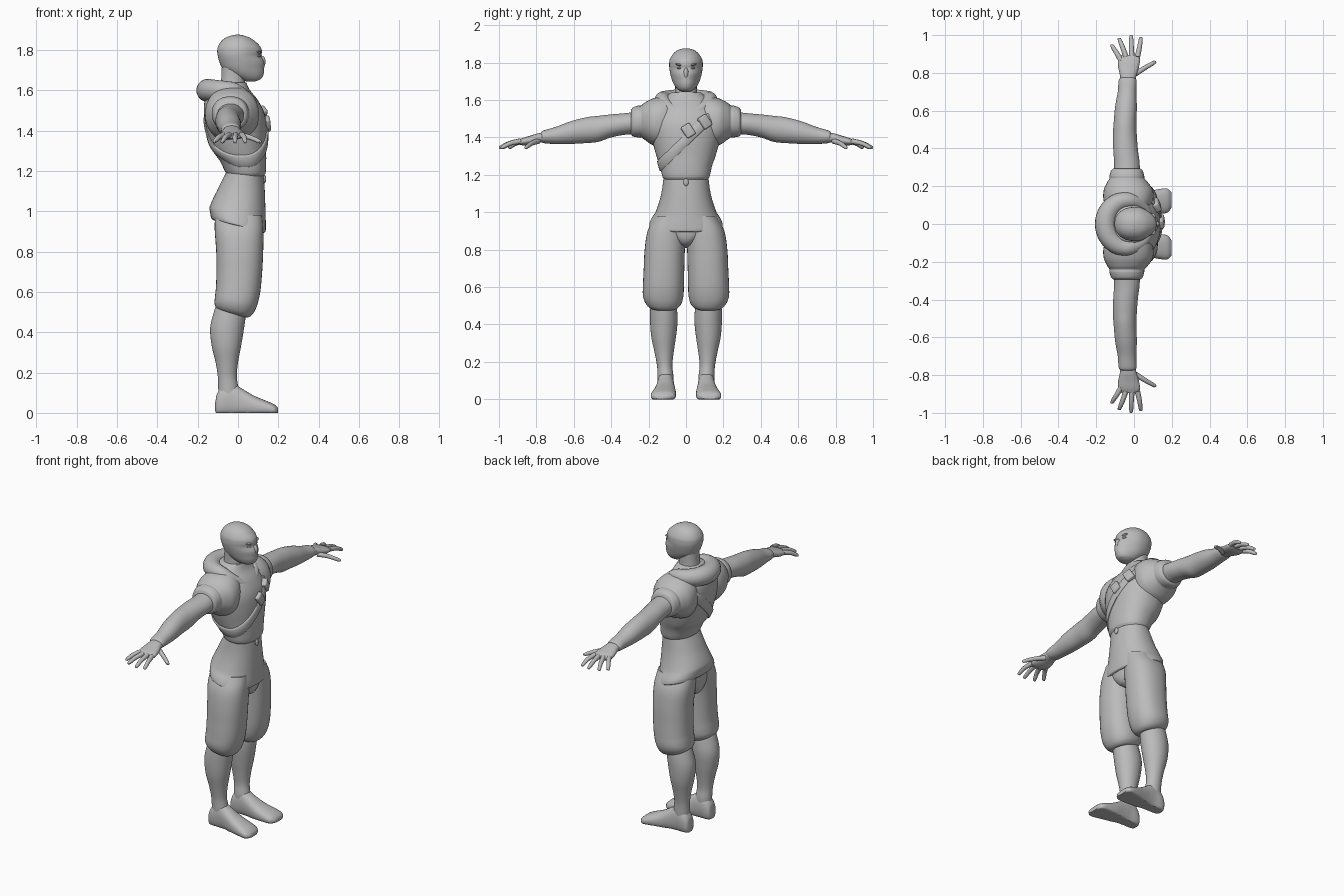
import bpy
import bmesh
from math import sin, cos, pi, radians, copysign
from mathutils import Vector
from mathutils.bvhtree import BVHTree

if "Cube" in bpy.data.objects:
    bpy.data.objects.remove(bpy.data.objects["Cube"])

grey = bpy.data.materials.new("plain grey")
grey.use_nodes = True
grey.diffuse_color = (0.5, 0.5, 0.5, 1)
grey.node_tree.nodes["Principled BSDF"].inputs["Base Color"].default_value = (0.5, 0.5, 0.5, 1)


def finish(name, bm):
    """Turn a bmesh into a smooth shaded grey object."""
    bmesh.ops.recalc_face_normals(bm, faces=bm.faces)
    mesh = bpy.data.meshes.new(name)
    bm.to_mesh(mesh)
    bm.free()
    mesh.shade_smooth()
    mesh.set_sharp_from_angle(angle=radians(50))
    mesh.materials.append(grey)
    ob = bpy.data.objects.new(name, mesh)
    bpy.context.collection.objects.link(ob)
    return ob


def skin(name, rings, closed=False):
    """Bridge a list of equal rings; cap the ends unless the path is closed."""
    bm = bmesh.new()
    loops = [[bm.verts.new(p) for p in ring] for ring in rings]
    n = len(loops[0])
    pairs = list(zip(loops, loops[1:]))
    if closed:
        pairs.append((loops[-1], loops[0]))
    else:
        bm.faces.new(loops[0])
        bm.faces.new(loops[-1])
    for a, b in pairs:
        for i in range(n):
            j = (i + 1) % n
            bm.faces.new((a[i], a[j], b[j], b[i]))
    return finish(name, bm)


def refine(rows, steps):
    """Smooth cubic in-between rows; the first value of a row is its position."""
    def slope(i):
        a, b = rows[max(i - 1, 0)], rows[min(i + 1, len(rows) - 1)]
        return [(q - p) / (b[0] - a[0]) for p, q in zip(a, b)]
    out = []
    for i in range(len(rows) - 1):
        a, b, ma, mb = rows[i], rows[i + 1], slope(i), slope(i + 1)
        h = b[0] - a[0]
        for k in range(steps):
            u = k / steps
            w = u * u * (3 - 2 * u)
            out.append([p + (q - p) * w + h * (m * u * (1 - u) ** 2 - r * u * u * (1 - u))
                        for p, q, m, r in zip(a, b, ma, mb)])
    return out + [list(rows[-1])]


def loft(name, axis, rows, side=1, power=2.2, warp=None, n=36):
    """Rows are (position, min, max, min, max) of rounded cross-sections."""
    rings = []
    for t, a0, a1, b0, b1 in refine(rows, 5):
        ring = []
        for i in range(n):
            c, s = cos(2 * pi * i / n), sin(2 * pi * i / n)
            a = (a0 + a1) / 2 + (a1 - a0) / 2 * copysign(abs(c) ** (2 / power), c)
            b = (b0 + b1) / 2 + (b1 - b0) / 2 * copysign(abs(s) ** (2 / power), s)
            p = Vector({"x": (t, a, b), "y": (a, t, b), "z": (a, b, t)}[axis])
            if warp:
                warp(p)
            p.y *= side
            ring.append(p)
        rings.append(ring)
    return skin(name, rings)


def body(rows):
    """Symmetric rows (z, back, front, half width)."""
    return [(z, x0, x1, -w, w) for z, x0, x1, w in rows]


def tube(name, points, radii, side=1, closed=False, n=14):
    """Round tube through points with its own radius at each one."""
    pts = [Vector((x, y * side, z)) for x, y, z in points]
    rings = []
    for i, p in enumerate(pts):
        after = pts[(i + 1) % len(pts)] if closed or i + 1 < len(pts) else p
        before = pts[i - 1] if closed or i else p
        across = (after - before).cross(Vector((0, 0, 1))).normalized()
        up = across.cross(after - before).normalized()
        rings.append([p + radii[i] * (across * cos(2 * pi * k / n) + up * sin(2 * pi * k / n))
                      for k in range(n)])
    return skin(name, rings, closed)


def ellipsoid(name, centre, size, tilt=0):
    bm = bmesh.new()
    bmesh.ops.create_uvsphere(bm, u_segments=20, v_segments=12, radius=1)
    ob = finish(name, bm)
    ob.location, ob.scale, ob.rotation_euler = centre, size, (tilt, 0, 0)
    return ob


def sloped_hem(top, span, amount):
    """Lower the front and lift the back of a hem, fading out upwards."""
    def warp(p):
        p.z -= amount * p.x * min(max((top - p.z) / span, 0), 1)
    return warp


# Jacket, tunic skirt and seat
jacket = loft("jacket", "z", body([
    (1.175, -.045, .128, .116), (1.19, -.06, .137, .126), (1.25, -.09, .14, .14),
    (1.3, -.125, .14, .158), (1.4, -.155, .142, .184), (1.48, -.168, .133, .193),
    (1.55, -.165, .1, .175), (1.6, -.14, .06, .13), (1.64, -.1, .04, .08)]), n=48)
loft("tunic_skirt", "z", body([
    (.925, -.122, .128, .187), (.932, -.132, .136, .196), (.96, -.138, .138, .187),
    (1.0, -.14, .137, .163), (1.1, -.105, .133, .132), (1.21, -.05, .125, .117)]),
    warp=sloped_hem(1.1, .15, .25), n=48)
loft("trouser_seat", "z", body([
    (.81, -.03, .03, .02), (.83, -.09, .1, .05), (.9, -.115, .125, .13), (1, -.11, .12, .13)]))
ellipsoid("waist_knot", (.132, 0, 1.16), (.008, .014, .02))


# Neck and masked head, narrowing towards the face
def face_taper(p):
    p.y *= 1 - 2.2 * max(p.x - .03, 0)


loft("neck", "z", body([(1.52, -.1, .05, .075), (1.6, -.09, .04, .062),
                        (1.66, -.083, .035, .058), (1.73, -.08, .04, .06)]))
loft("head", "z", body([
    (1.644, .04, .085, .025), (1.655, .01, .112, .045), (1.68, -.04, .127, .064),
    (1.71, -.077, .13, .076), (1.74, -.092, .13, .084), (1.77, -.1, .116, .089),
    (1.79, -.103, .119, .09), (1.815, -.1, .112, .087), (1.845, -.082, .083, .07),
    (1.863, -.058, .055, .05), (1.873, -.03, .025, .027), (1.876, -.01, .008, .008)]),
    warp=face_taper, n=40)
ellipsoid("mask_nose", (.118, 0, 1.742), (.019, .014, .03))
for side, label in ((1, "left"), (-1, "right")):
    ellipsoid(label + "_eye", (.098, .033 * side, 1.771), (.014, .015, .007))
    ellipsoid(label + "_brow", (.1, .033 * side, 1.788), (.015, .024, .007), radians(12) * side)

# Hood lying around the neck, thick at the back and thin at the front
turns = [2 * pi * i / 48 for i in range(48)]
tube("hood", [(-.035 + .115 * cos(t), .125 * sin(t), 1.6 - .075 * max(cos(t), 0) ** 1.5)
              for t in turns], [.043 - .014 * cos(t) for t in turns], closed=True, n=20)

# Diagonal chest strap wrapped on the jacket surface
tree = BVHTree.FromPolygons([v.co for v in jacket.data.vertices],
                            [p.vertices for p in jacket.data.polygons])
slant = .95
edge = Vector((0, -slant, 1)).normalized() * .026
strap = []
for i in range(72):
    t = 2 * pi * i / 72
    out = Vector((cos(t), sin(t), slant * sin(t))).normalized()
    ring = []
    for shift, lift in ((-1, -.01), (-1, .005), (-.8, .009), (.8, .009), (1, .005), (1, -.01)):
        start = Vector((0, 0, 1.385)) + edge * shift
        hit = tree.ray_cast(start, out)[0]
        ring.append((hit if hit else start + out * .15) + out * lift)
    strap.append(ring)
skin("chest_strap", strap, closed=True)

# Pouches on the strap
for name, y, z, turn in (("inner_pouch", .012, 1.435, 4), ("outer_pouch", .1, 1.483, 22)):
    bm = bmesh.new()
    bmesh.ops.create_cube(bm, size=1)
    bmesh.ops.scale(bm, verts=bm.verts, vec=(.036, .054, .07))
    bmesh.ops.bevel(bm, geom=bm.edges[:], offset=.009, segments=3, affect='EDGES', profile=.5)
    pouch = finish(name, bm)
    pouch.location = (.145 - .25 * y, y, z)
    pouch.rotation_euler = (radians(32), radians(-8), radians(turn))


def flat_sole(p):
    p.z = max(p.z, 0)


fingers = {"index": ((.018, .885), (.03, .94), (.036, .99)),
           "middle": ((-.012, .89), (-.014, .945), (-.015, 1.0)),
           "ring": ((-.043, .885), (-.062, .94), (-.078, .985)),
           "little": ((-.068, .865), (-.095, .91), (-.117, .95)),
           "thumb": ((0, .79), (.055, .825), (.11, .862))}

for side, label in ((1, "left_"), (-1, "right_")):
    # Sleeve, arm and palm
    loft(label + "sleeve", "y", [
        (.05, -.13, .07, 1.38, 1.61), (.12, -.16, .1, 1.345, 1.62), (.18, -.16, .1, 1.36, 1.607),
        (.225, -.14, .07, 1.39, 1.583), (.24, -.13, .056, 1.4, 1.57),
        (.255, -.13, .054, 1.4, 1.57), (.284, -.12, .045, 1.405, 1.56),
        (.293, -.112, .035, 1.415, 1.548)], side)
    loft(label + "arm", "y", [
        (.25, -.105, .03, 1.415, 1.54), (.32, -.105, .03, 1.415, 1.53), (.4, -.11, .02, 1.4, 1.523),
        (.47, -.112, .015, 1.376, 1.515), (.53, -.108, .012, 1.37, 1.508),
        (.62, -.1, .015, 1.365, 1.485), (.7, -.086, .012, 1.365, 1.455),
        (.765, -.08, .012, 1.37, 1.436), (.775, -.07, .004, 1.378, 1.428)], side, 2)
    loft(label + "palm", "y", [
        (.74, -.072, .004, 1.375, 1.43), (.79, -.075, .014, 1.37, 1.422),
        (.83, -.084, .026, 1.36, 1.41), (.87, -.084, .032, 1.357, 1.398),
        (.895, -.066, .024, 1.363, 1.386)], side)
    # Fingers and thumb, drooping towards the tips
    for name, path in fingers.items():
        (x0, y0), (x1, y1), (x2, y2) = path
        rows = refine([(0, x0, y0, 1.38, .0145), (.5, x1, y1, 1.368, .0125),
                       (.93, x2, y2 - .005, 1.345, .009), (1, x2, y2, 1.342, .002)], 4)
        tube(label + name, [r[1:4] for r in rows], [r[4] for r in rows], side)
    # Bloused trouser leg
    loft(label + "trouser_leg", "z", [
        (.482, -.07, .035, .06, .17), (.487, -.1, .052, .043, .193), (.51, -.115, .075, .024, .216),
        (.55, -.115, .095, .014, .23), (.61, -.11, .111, .011, .23), (.7, -.107, .12, .009, .226),
        (.8, -.108, .125, .006, .221), (.9, -.115, .126, 0, .205),
        (.98, -.115, .12, 0, .165)], side, 2.3, sloped_hem(.65, .15, .25))
    # Calf and bare foot
    loft(label + "calf", "z", [
        (.06, -.095, .005, .07, .15), (.12, -.098, .002, .067, .152), (.18, -.1, -.006, .073, .155),
        (.25, -.111, .0, .066, .168), (.33, -.13, .015, .054, .185), (.42, -.138, .03, .045, .192),
        (.5, -.12, .04, .05, .19), (.56, -.1, .04, .06, .18)], side, 2)
    loft(label + "foot", "x", [
        (-.113, .09, .13, .01, .05), (-.106, .076, .144, -.01, .09), (-.08, .066, .153, -.02, .13),
        (-.03, .064, .154, -.02, .148), (.02, .06, .16, -.02, .12), (.08, .054, .173, -.02, .085),
        (.14, .054, .186, -.015, .06), (.18, .062, .186, -.012, .042),
        (.198, .085, .168, 0, .026)], side, 2.3, flat_sole)
